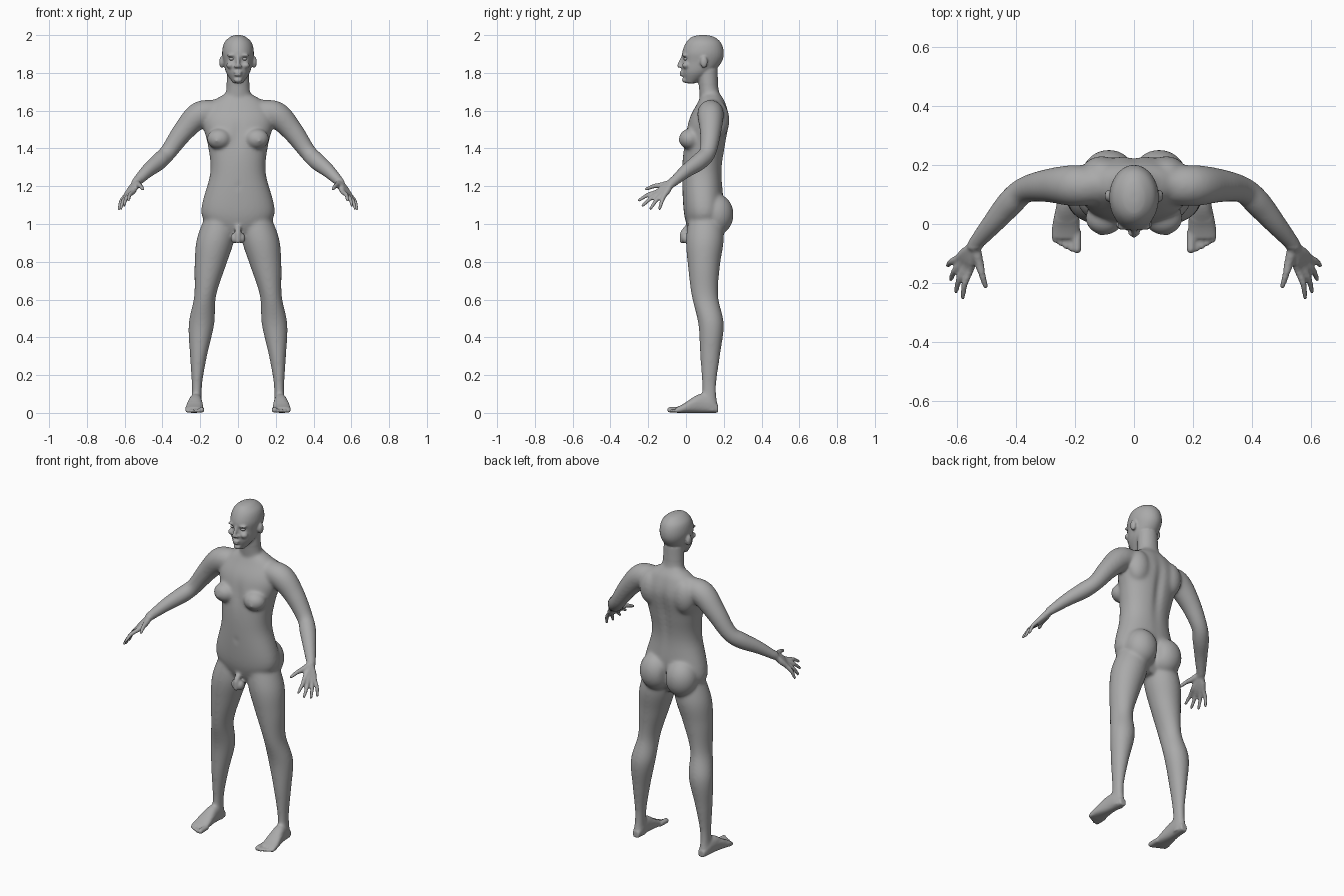
import bpy, bmesh, math
from mathutils import Vector, Matrix

if "Cube" in bpy.data.objects:
    bpy.data.objects.remove(bpy.data.objects["Cube"])

GREY = (.4, .4, .4, 1)
skin = bpy.data.materials.new("plain grey")
skin.use_nodes = True
skin.diffuse_color = GREY
skin.node_tree.nodes["Principled BSDF"].inputs["Base Color"].default_value = GREY
SIDES = 32
STEPS = 6


def smooth_rows(rows):
    """Catmull-Rom interpolation of every column of the rows."""
    last = len(rows) - 1
    result = []
    for i in range(last):
        before, start, end, after = (rows[max(0, min(last, i + k))] for k in (-1, 0, 1, 2))
        for step in range(STEPS):
            t = step / STEPS
            result.append([q + t / 2 * (r - p + t * (2 * p - 5 * q + 4 * r - w + t * (3 * (q - r) + w - p)))
                           for p, q, r, w in zip(before, start, end, after)])
    return result + [list(rows[last])]


def oval(centre, across, along, power=1):
    """Ring of points; a power below one makes it squarer."""
    ring = []
    for i in range(SIDES):
        angle = math.tau * i / SIDES
        cosine, sine = math.cos(angle), math.sin(angle)
        ring.append(Vector(centre)
                    + Vector(across) * math.copysign(abs(cosine) ** power, cosine)
                    + Vector(along) * math.copysign(abs(sine) ** power, sine))
    return ring


def loft(bm, rings):
    loops = [[bm.verts.new(point) for point in ring] for ring in rings]
    for lower, upper in zip(loops, loops[1:]):
        for i in range(SIDES):
            j = (i + 1) % SIDES
            bm.faces.new((lower[i], lower[j], upper[j], upper[i]))
    bm.faces.new(loops[0])
    bm.faces.new(loops[-1])


def column(bm, rows, centre=lambda z: 0, power=1):
    """Upright form from rows of height, half width, front y and back y."""
    loft(bm, [oval((centre(z), (front + back) / 2, z), (width, 0, 0), (0, (back - front) / 2, 0), power)
              for z, width, front, back in smooth_rows(rows)])


def blob(bm, centre, size):
    matrix = Matrix.Translation(centre) @ Matrix.Diagonal((*size, 1))
    bmesh.ops.create_uvsphere(bm, u_segments=SIDES, v_segments=16, radius=1, matrix=matrix)


def tube(bm, rows):
    """Round-ended limb from rows of x, y, z and radius."""
    points = smooth_rows(rows)
    rings = []
    for i, (*place, radius) in enumerate(points):
        ahead = points[min(i + 1, len(points) - 1)]
        behind = points[max(i - 1, 0)]
        direction = Vector(ahead[:3]) - Vector(behind[:3])
        across = direction.cross((.3, 1, .2)).normalized()
        along = direction.cross(across).normalized()
        rings.append(oval(place, across * radius, along * radius))
    loft(bm, rings)
    for *place, radius in (points[0], points[-1]):
        blob(bm, place, [radius] * 3)


def make_leg(bm):
    column(bm, [(1.06, .08, .02, .19), (.92, .1, 0, .2), (.78, .083, .01, .18), (.62, .058, .03, .17),
                (.47, .068, .065, .2), (.3, .045, .075, .18), (.14, .027, .085, .16), (.01, .03, .08, .17)],
           centre=lambda z: .22 - .12 * z * z)
    # foot, from heel to ball
    loft(bm, [oval((.23 - y / 15, y, height / 2), (width, 0, 0), (0, 0, height / 2), .8)
              for y, width, height in smooth_rows(
                  [(.17, .02, .04), (.13, .03, .08), (.07, .036, .1), (-.01, .047, .05), (-.05, .046, .03)])])
    # toes
    for i in range(5):
        x = .193 + i * .0185
        radius = .01 if i else .015
        tip = -.085 + .01 * max(i - 1, 0)
        tube(bm, [(x, -.03, radius + .002, radius), (x, tip, radius + .001, radius)])


def make_arm(bm):
    wrist = Vector((.54, -.07, 1.22))
    tube(bm, [(.1, .13, 1.59, .06), (.2, .13, 1.58, .07), (.29, .13, 1.49, .057), (.37, .115, 1.38, .045),
              (.42, .07, 1.33, .046), (.48, 0, 1.28, .037), (*wrist, .026)])
    # palm and four fingers
    for i in range(4):
        t = i / 3
        knuckle = Vector((.555, -.155, 1.17)).lerp((.595, -.115, 1.15), t)
        tip = Vector((.58, -.25, 1.125)).lerp((.63, -.14, 1.08), t)
        tip += (tip - knuckle) * .25 * math.sin(math.pi * t)
        bend = knuckle.lerp(tip, .5) + Vector((.006, 0, .006))
        tube(bm, [(*wrist, .018), (*wrist.lerp(knuckle, .6), .017), (*knuckle, .013), (*bend, .011), (*tip, .008)])
    # thumb
    tube(bm, [(*wrist, .018), (.525, -.13, 1.205, .016), (.515, -.17, 1.2, .012), (.503, -.21, 1.185, .009)])


def make_half_trunk(bm):
    # collar, shoulder blade, breast, nipple, buttock
    tube(bm, [(.03, .14, 1.665, .045), (.1, .14, 1.62, .045), (.19, .13, 1.6, .055)])
    blob(bm, (.11, .17, 1.55), (.07, .06, .1))
    blob(bm, (.1, .02, 1.45), (.065, .058, .055))
    blob(bm, (.113, -.034, 1.44), (.009, .009, .009))
    blob(bm, (.085, .16, 1.05), (.094, .092, .11))
    # groin
    blob(bm, (.019, 0, .925), (.02, .024, .028))


def make_half_face(bm):
    # ear, brow, cheek, nostril
    blob(bm, (.086, .095, 1.857), (.014, .02, .031))
    blob(bm, (.034, -.008, 1.893), (.026, .014, .007))
    blob(bm, (.04, 0, 1.84), (.022, .02, .018))
    blob(bm, (.012, -.029, 1.834), (.009, .011, .008))


def make_middle(bm):
    # torso, neck, skull
    column(bm, [(.93, .08, .03, .15), (1.05, .194, -.01, .2), (1.27, .147, -.02, .19), (1.42, .16, -.01, .21),
                (1.55, .19, .015, .23), (1.64, .145, .06, .21), (1.69, .066, .085, .18)], power=.9)
    column(bm, [(1.6, .09, .08, .21), (1.7, .064, .07, .175), (1.82, .058, .06, .167)])
    column(bm, [(1.745, .025, 0, .05), (1.8, .062, -.02, .14), (1.86, .077, -.02, .19), (1.91, .084, -.02, .2),
                (1.96, .073, 0, .185), (1.99, .042, .03, .15), (2, .015, .07, .11)])
    # nose, lips, chin
    tube(bm, [(0, -.016, 1.89, .008), (0, -.037, 1.838, .011)])
    blob(bm, (0, -.021, 1.803), (.023, .014, .006))
    blob(bm, (0, -.02, 1.789), (.02, .014, .007))
    blob(bm, (0, -.008, 1.762), (.022, .014, .014))
    # groin
    tube(bm, [(0, .01, .98, .018), (0, -.015, .95, .016), (0, -.02, .91, .014)])


def apply(body, kind, **settings):
    modifier = body.modifiers.new(kind.title(), kind)
    for key, value in settings.items():
        setattr(modifier, key, value)
    bpy.ops.object.modifier_apply(modifier=modifier.name)


def add_object(name, bm):
    mesh = bpy.data.meshes.new(name)
    bm.to_mesh(mesh)
    bm.free()
    mesh.materials.append(skin)
    mesh.shade_smooth()
    thing = bpy.data.objects.new(name, mesh)
    bpy.context.collection.objects.link(thing)
    return thing


# left half, its mirror image, then the middle
bm = bmesh.new()
for make in (make_leg, make_arm, make_half_trunk, make_half_face):
    make(bm)
copy = bmesh.ops.duplicate(bm, geom=bm.verts[:] + bm.edges[:] + bm.faces[:])["geom"]
bmesh.ops.scale(bm, vec=(-1, 1, 1), verts=[g for g in copy if isinstance(g, bmesh.types.BMVert)])
make_middle(bm)
bmesh.ops.recalc_face_normals(bm, faces=bm.faces[:])
body = add_object("body", bm)
bpy.context.view_layer.objects.active = body
body.select_set(True)

# fuse all parts into one skin
apply(body, 'REMESH', mode='VOXEL', voxel_size=.006)

# press in the eye sockets, spine, cleft, navel and breastbone
EYE = Vector((.034, 0, 1.874))
dents = [((side * EYE.x, -.02, EYE.z), (.017, .03, .011), .011) for side in (-1, 1)]
dents += [((0, .23, 1.42), (.022, .06, .17), -.016), ((0, .24, 1.04), (.012, .06, .07), -.03),
          ((0, -.015, 1.2), (.009, .03, .012), .008), ((0, 0, 1.47), (.02, .04, .07), .008)]
for vert in body.data.vertices:
    vert.co.y += sum(depth * math.exp(-sum(((a - b) / s) ** 2 for a, b, s in zip(vert.co, centre, size)))
                     for centre, size, depth in dents)

# blend the large forms, keep face, hands, feet and groin crisp
soft = body.vertex_groups.new(name="soft")
for vert in body.data.vertices:
    x, y, z = vert.co
    face_or_foot = z > 1.74 or z < .06
    hand = y < -.08 and abs(x) > .4
    groin = abs(x) < .045 and y < .03 and .88 < z < .99
    soft.add([vert.index], .12 if face_or_foot or hand or groin else 1, 'REPLACE')
apply(body, 'SMOOTH', factor=.5, iterations=34, vertex_group="soft")
bpy.ops.object.shade_smooth()

# eyeballs
for side, name in ((1, "left_eye"), (-1, "right_eye")):
    ball = bmesh.new()
    blob(ball, (side * EYE.x, EYE.y, EYE.z), (.014, .013, .0085))
    add_object(name, ball)
